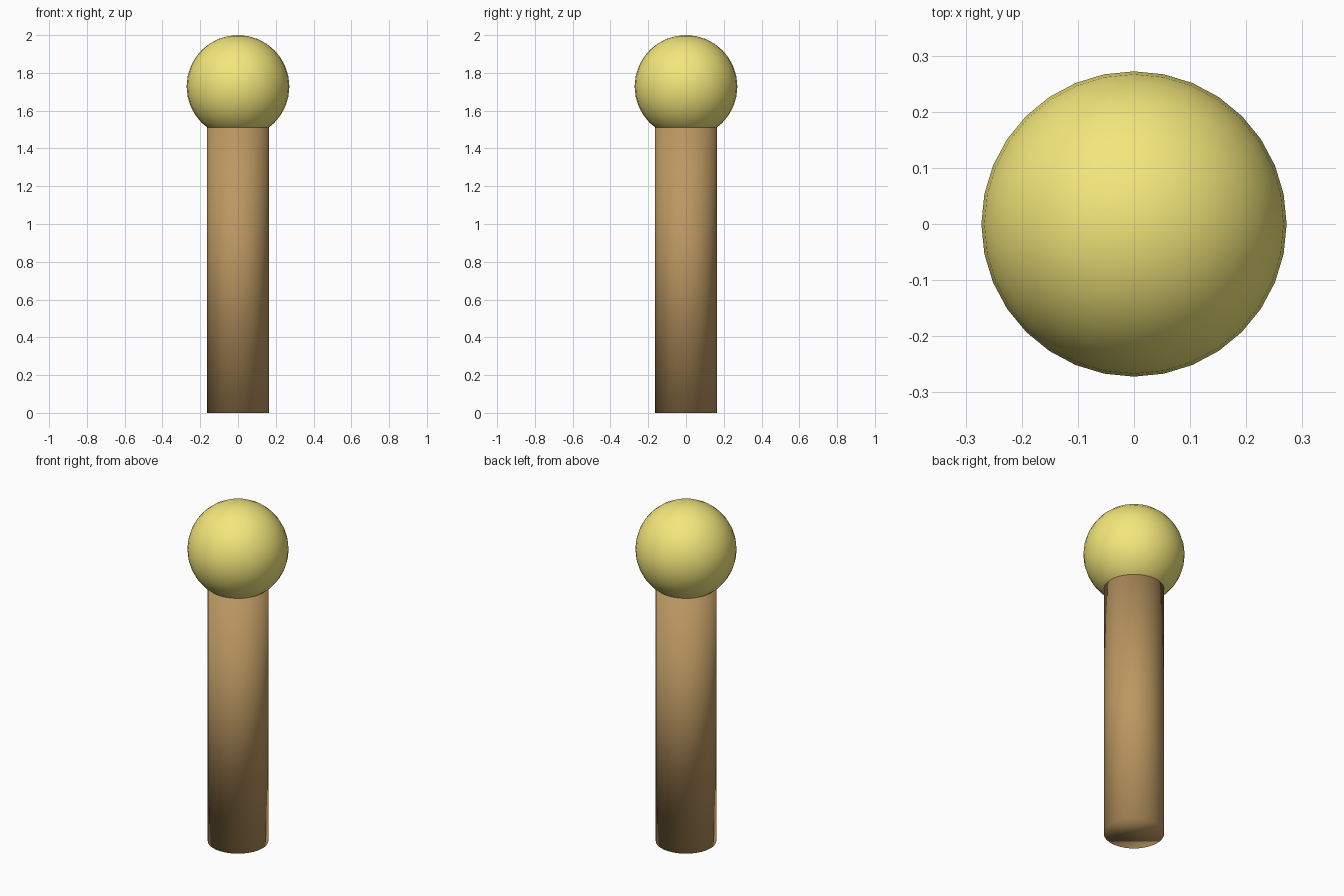
import bpy

if "Cube" in bpy.data.objects:
    bpy.data.objects.remove(bpy.data.objects["Cube"])

BALL_R = 0.272
POST_R = 0.163
POST_H = 1.53


def finish(name, color):
    # name, fully smooth shading and colour for the active object
    ob = bpy.context.object
    ob.name = name
    for poly in ob.data.polygons:
        poly.use_smooth = True
    mat = bpy.data.materials.new(name + "_material")
    mat.diffuse_color = color
    mat.use_nodes = True
    mat.node_tree.nodes["Principled BSDF"].inputs["Base Color"].default_value = mat.diffuse_color
    ob.data.materials.append(mat)
    return ob


# Round wooden post, its top tucked into the ball
bpy.ops.mesh.primitive_cylinder_add(vertices=32, radius=POST_R, depth=POST_H,
                                    location=(0, 0, POST_H / 2))
finish("post", (0.50, 0.31, 0.12, 1))

# Yellow ball on top
bpy.ops.mesh.primitive_uv_sphere_add(segments=32, ring_count=16, radius=BALL_R,
                                     location=(0, 0, 2 - BALL_R))
finish("ball", (0.90, 0.80, 0.20, 1))
